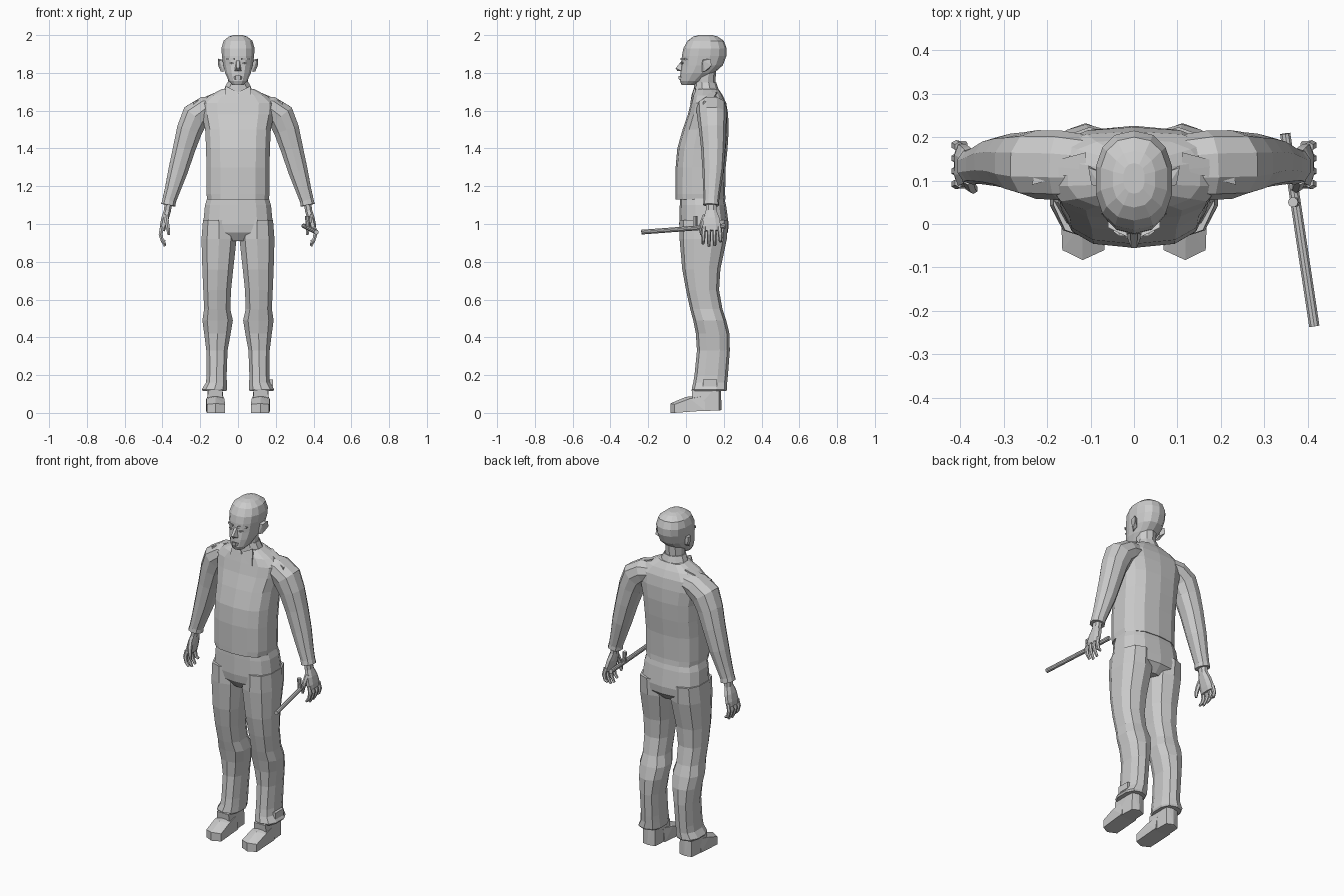
import bpy, bmesh, math
from mathutils import Vector

grey = bpy.data.materials.new("plain grey")
grey.diffuse_color = (0.6, 0.6, 0.6, 1)


def finish(bm, name, mirror):
    bmesh.ops.recalc_face_normals(bm, faces=bm.faces)
    me = bpy.data.meshes.new(name)
    bm.to_mesh(me)
    bm.free()
    me.materials.append(grey)
    ob = bpy.data.objects.new(name, me)
    bpy.context.collection.objects.link(ob)
    if mirror:
        ob.modifiers.new("mirror", 'MIRROR').use_mirror_merge = False
    return ob


def loft(name, rings, n=10, p=2.0, mirror=False, follow=False):
    """Skin rings (x, y, z, half_width, half_depth); p > 2 squares the section."""
    bm = bmesh.new()
    pts = [Vector(r[:3]) for r in rings]
    loops = []
    for i, r in enumerate(rings):
        a_ax, b_ax = Vector((1, 0, 0)), Vector((0, 1, 0))
        if follow:
            t = (pts[min(i + 1, len(pts) - 1)] - pts[max(i - 1, 0)]).normalized()
            b_ax = (b_ax - t * b_ax.dot(t)).normalized()
            a_ax = b_ax.cross(t)
        loop = []
        for k in range(n):
            ang = 2 * math.pi * (k + 0.5) / n
            c, s = math.cos(ang), math.sin(ang)
            u = math.copysign(abs(c) ** (2 / p), c)
            v = math.copysign(abs(s) ** (2 / p), s)
            loop.append(bm.verts.new(pts[i] + a_ax * u * r[3] + b_ax * v * r[4]))
        loops.append(loop)
    for l0, l1 in zip(loops, loops[1:]):
        for k in range(n):
            bm.faces.new((l0[k], l0[(k + 1) % n], l1[(k + 1) % n], l1[k]))
    bm.faces.new(loops[0])
    bm.faces.new(loops[-1])
    return finish(bm, name, mirror)


def body(name, rows, **kw):
    """Loft from rows (z, left_x, right_x, front_y, back_y)."""
    return loft(name, [((a + b) / 2, (f + k) / 2, z, (b - a) / 2, (k - f) / 2)
                       for z, a, b, f, k in rows], **kw)


def hull(name, pts, mirror=False):
    bm = bmesh.new()
    for q in pts:
        bm.verts.new(q)
    bmesh.ops.convex_hull(bm, input=bm.verts)
    return finish(bm, name, mirror)


# Head and neck
head = [(1.735, .03, -.022, .04), (1.757, .05, -.032, .09), (1.80, .07, -.03, .15),
        (1.84, .08, -.025, .195), (1.89, .087, -.022, .214), (1.93, .09, -.014, .215),
        (1.97, .078, .008, .20), (1.992, .05, .038, .168), (2.0, .025, .07, .14)]
body("head", [(z, -w, w, f, b) for z, w, f, b in head], n=14, p=2.3)
loft("neck", [(0, .115, 1.66, .062, .055), (0, .1, 1.74, .055, .055), (0, .1, 1.82, .055, .06)])

# Face
hull("nose", [(-.008, -.02, 1.868), (.008, -.02, 1.868), (-.018, -.025, 1.81), (.018, -.025, 1.81),
              (-.007, -.055, 1.825), (.007, -.055, 1.825), (0, -.046, 1.81)])
hull("lips", [(-.028, -.015, 1.775), (.028, -.015, 1.775), (-.012, -.04, 1.785), (.012, -.04, 1.785),
              (-.012, -.038, 1.762), (.012, -.038, 1.762)])
hull("brow", [(.015, -.03, 1.868), (.06, -.008, 1.868), (.015, -.03, 1.88), (.06, -.008, 1.88),
              (.02, .0, 1.872), (.06, .01, 1.872)], True)
hull("eye", [(.02, -.028, 1.852), (.048, -.017, 1.852), (.034, -.028, 1.858), (.034, -.027, 1.845),
             (.034, 0, 1.852)], True)
hull("ear", [(.076, .085, 1.87), (.076, .085, 1.805), (.098, .09, 1.865), (.105, .13, 1.875),
             (.105, .135, 1.84), (.092, .1, 1.808), (.078, .12, 1.87), (.078, .12, 1.82)], True)

# Jumper trunk
body("jumper_trunk", [
    (1.13, -.166, .166, -.055, .21), (1.16, -.17, .17, -.055, .207), (1.3, -.17, .17, -.055, .21),
    (1.4, -.172, .172, -.046, .22), (1.5, -.177, .177, -.018, .226), (1.58, -.195, .195, .01, .223),
    (1.64, -.2, .2, .025, .213), (1.68, -.155, .155, .035, .195), (1.715, -.085, .085, .05, .172)],
    n=14, p=2.8)

# Sleeves with cuffs
loft("sleeve", [(.08, .13, 1.63, .05, .07), (.17, .135, 1.612, .068, .08), (.225, .137, 1.572, .078, .079),
                (.256, .14, 1.5, .071, .071), (.285, .144, 1.4, .062, .064), (.318, .143, 1.28, .054, .056),
                (.347, .137, 1.18, .043, .046), (.364, .134, 1.125, .038, .041),
                (.369, .133, 1.1, .04, .043)],
     n=10, p=2.2, mirror=True, follow=True)

# Shirt collar and shoulder straps
loft("collar", [(0, .11, 1.69, .088, .07), (0, .105, 1.725, .072, .063), (0, .102, 1.75, .06, .058)])
hull("collar_flap", [(.004, .035, 1.70), (.065, .045, 1.73), (.075, .022, 1.635), (.002, .03, 1.685),
                     (.07, .06, 1.65), (.01, .06, 1.69)], True)
hull("shoulder_strap", [(x, y, z + d) for x, y, z in
                        [(.11, .125, 1.70), (.11, .165, 1.70), (.235, .09, 1.646), (.225, .135, 1.652)]
                        for d in (0, -.03)], True)

# Trousers: hips, legs and flared cuffs
body("trouser_hips", [(1.17, -.155, .155, -.03, .195), (1.1, -.178, .178, -.033, .212),
                      (1.0, -.188, .188, -.036, .226), (.955, -.165, .165, -.03, .222),
                      (.91, -.06, .06, .0, .18)], n=14, p=2.7)
legs = [(1.02, .015, .189, -.034, .223), (.92, .004, .197, -.034, .216), (.76, .022, .192, -.02, .182),
        (.65, .034, .187, 0, .175), (.55, .038, .182, .022, .193), (.49, .024, .192, .038, .213),
        (.42, .036, .182, .052, .23), (.33, .053, .17, .058, .232), (.2, .058, .168, .045, .222),
        (.16, .057, .172, .038, .218), (.125, .055, .194, .03, .217), (.115, .06, .188, .035, .212)]
body("trouser_leg", legs, n=10, p=2.5, mirror=True)
hull("ankle_pouch", [(x, y, z) for x in (.15, .184) for y in (.09, .165) for z in (.14, .178)])

# Shoes: toe block and heel block
hull("shoe_toe", [(.068, -.06, 0), (.165, -.06, 0), (.118, -.083, 0), (.068, -.06, .045),
                  (.165, -.06, .045), (.118, -.083, .05), (.068, .1, .012), (.17, .1, .012),
                  (.072, .02, .075), (.168, .02, .075), (.12, .0, .085), (.08, .1, .09), (.16, .1, .09)], True)
hull("shoe_heel", [(x, y, z) for x, y, z in
                   [(.075, .04, .01), (.168, .04, .01), (.08, .175, .012), (.16, .175, .012),
                    (.12, .188, .015), (.083, .03, .12), (.158, .03, .12), (.083, .175, .15),
                    (.158, .175, .15), (.12, .185, .13)]], True)

# Hands
loft("palm", [(.365, .133, 1.13, .022, .03), (.374, .133, 1.07, .02, .03), (.386, .134, 1.03, .021, .045),
              (.396, .136, .99, .019, .051), (.401, .137, .965, .015, .048)],
     n=8, p=2.4, mirror=True, follow=True)
for i in range(4):
    y, tip = .096 + .027 * i, (.895, .882, .886, .908)[i]
    spread = .003 * (i - 1.5)
    loft(f"finger_{i + 1}", [(.402, y, .985, .012, .012), (.41, y + spread, .945, .0115, .0115),
                             (.402, y + spread, .915, .01, .01), (.386, y + spread * 1.3, tip, .007, .008)],
         n=6, mirror=True, follow=True)
loft("thumb", [(.382, .105, 1.045, .014, .016), (.376, .086, 1.005, .013, .013),
               (.37, .08, .97, .011, .011), (.367, .082, .942, .007, .007)],
     n=6, mirror=True, follow=True)


# Baton with side handle
def rod(name, a, b, r):
    a, b = Vector(a), Vector(b)
    bm = bmesh.new()
    bmesh.ops.create_cone(bm, cap_ends=True, segments=10, radius1=r, radius2=r, depth=(b - a).length)
    q = (b - a).to_track_quat('Z', 'Y')
    for v in bm.verts:
        v.co = q @ v.co + (a + b) / 2
    return finish(bm, name, False)


rod("baton", (.415, -.235, .957), (.348, .208, .99), .0125)
rod("baton_handle", (.371, .05, .975), (.366, .05, 1.042), .0115)
